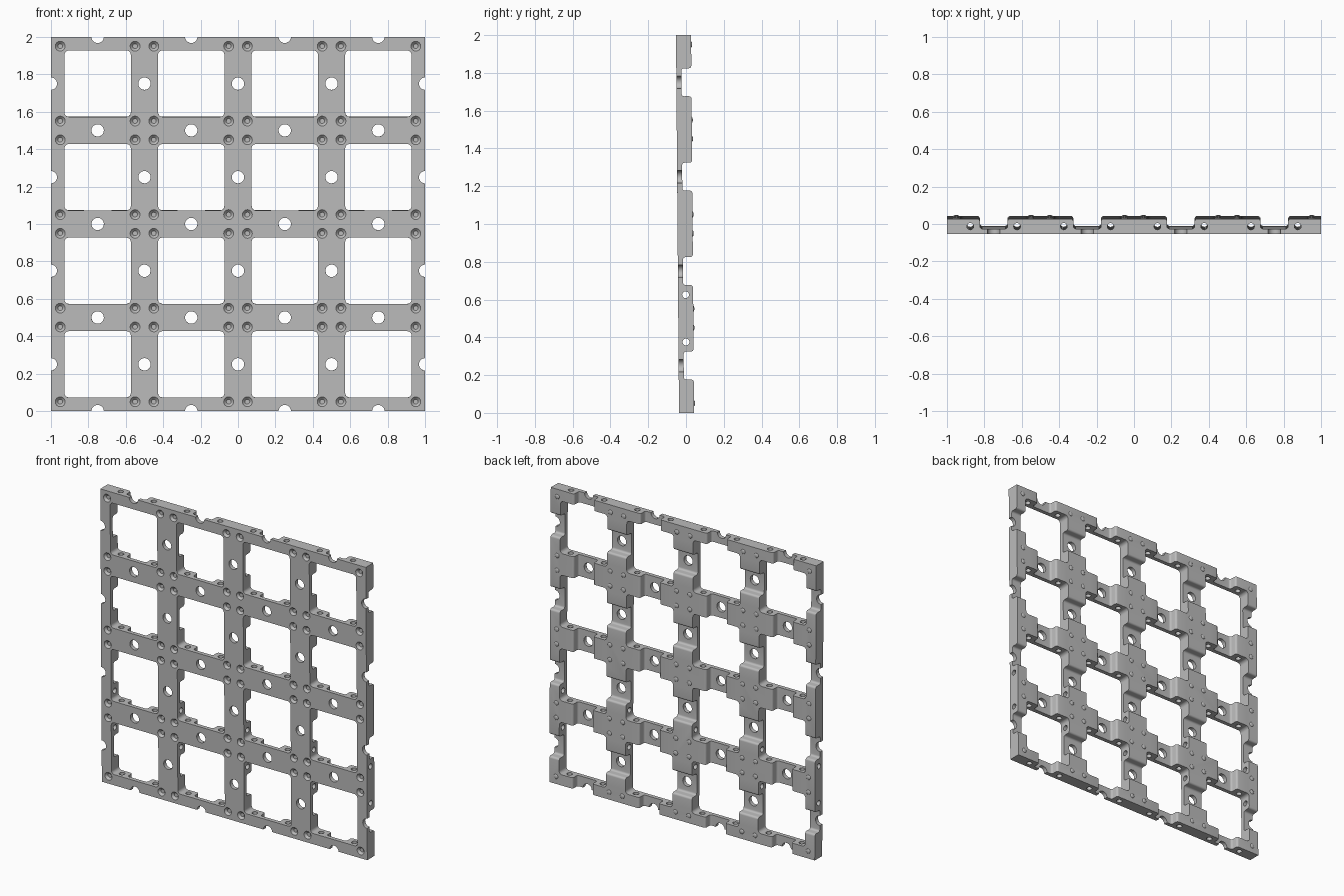
import bpy, bmesh, math
from mathutils import Matrix, Vector

if "Cube" in bpy.data.objects:
    bpy.data.objects.remove(bpy.data.objects["Cube"])

grey = bpy.data.materials.new("mid grey")
grey.use_nodes = True
colour = (0.5, 0.5, 0.5, 1)
grey.diffuse_color = colour
grey.node_tree.nodes["Principled BSDF"].inputs["Base Color"].default_value = colour

PITCH, BAR, DEPTH, WEB = 0.5, 0.073, 0.08, 0.027
NODES = [i * PITCH - 1 for i in range(5)]
MIDS = [i * PITCH - 0.75 for i in range(4)]
LEAN = Matrix.Translation((0, -0.045, 1)) @ Matrix.Rotation(0.008, 4, 'X')
# Axis swap that turns features along z into features along x
SWAP = Matrix(((0, 0, 1, 0), (0, 1, 0, 0), (1, 0, 0, 0), (0, 0, 0, 1)))


def finish(name, bm):
    bmesh.ops.recalc_face_normals(bm, faces=bm.faces)
    mesh = bpy.data.meshes.new(name)
    bm.to_mesh(mesh)
    bm.free()
    mesh.materials.append(grey)
    obj = bpy.data.objects.new(name, mesh)
    bpy.context.collection.objects.link(obj)
    return obj


def prism(bm, outline, extrude):
    """Solid from a closed outline pushed along a vector."""
    face = bm.faces.new([bm.verts.new(p) for p in outline])
    moved = bmesh.ops.extrude_face_region(bm, geom=[face])["geom"]
    verts = [v for v in moved if isinstance(v, bmesh.types.BMVert)]
    bmesh.ops.translate(bm, verts=verts, vec=extrude)


def rod(bm, centre, axis, r1, r2, length, sides=24):
    turn = Vector((0, 0, 1)).rotation_difference(Vector(axis)).to_matrix().to_4x4()
    bmesh.ops.create_cone(bm, cap_ends=True, segments=sides, radius1=r1, radius2=r2,
                          depth=length, matrix=Matrix.Translation(centre) @ turn)


def arc(cx, cy, r, start, end, steps=5):
    angles = [math.radians(start + (end - start) * i / steps) for i in range(steps + 1)]
    return [(cx + r * math.cos(a), cy + r * math.sin(a)) for a in angles]


def cut(target, cutter):
    cutter.hide_render = True
    mod = target.modifiers.new("cut", 'BOOLEAN')
    mod.operation, mod.solver, mod.object = 'DIFFERENCE', 'EXACT', cutter
    bpy.context.view_layer.objects.active = target
    bpy.ops.object.modifier_apply(modifier=mod.name)
    bpy.data.objects.remove(cutter)


# Solid slab, front face on y = 0
bm = bmesh.new()
prism(bm, [(-1, 0, -1), (1, 0, -1), (1, 0, 1), (-1, 0, 1)], (0, DEPTH, 0))
panel = finish("grid_panel", bm)

# Rounded square openings
bm = bmesh.new()
half, r = PITCH / 2 - BAR, 0.022
corner = half - r
loop = []
for q, (sx, sz) in enumerate([(1, 1), (-1, 1), (-1, -1), (1, -1)]):
    loop += arc(sx * corner, sz * corner, r, q * 90, q * 90 + 90)
for x in MIDS:
    for z in MIDS:
        prism(bm, [(x + u, -0.1, z + v) for u, v in loop], (0, 0.3, 0))
cut(panel, finish("opening_cutter", bm))

# Filleted dips across the back of every bar, both directions
f, wall = 0.014, 0.074
side = arc(wall - f, WEB + f, f, -90, 0) + arc(wall + f, DEPTH - f, f, 180, 90)
side.append((wall + f, DEPTH + 0.1))
profile = side + [(-u, v) for u, v in reversed(side)]
for swap in (Matrix.Identity(4), SWAP):
    bm = bmesh.new()
    for x in MIDS:
        prism(bm, [(x + u, v, -1.1) for u, v in profile], (0, 0, 2.2))
    bm.transform(swap)
    cut(panel, finish("dip_cutter", bm))

# Through holes in the middle of each bar
bm = bmesh.new()
for a in NODES:
    for b in MIDS:
        rod(bm, (a, 0, b), (0, 1, 0), 0.033, 0.033, 0.4, 32)
        rod(bm, (b, 0, a), (0, 1, 0), 0.033, 0.033, 0.4, 32)
cut(panel, finish("mid_hole_cutter", bm))

# Cross holes running through the sides of the bars
for swap in (Matrix.Identity(4), SWAP):
    bm = bmesh.new()
    for x in MIDS:
        for s in (-1, 1):
            rod(bm, (x + s * PITCH / 4, DEPTH / 2, 0), (0, 0, 1), 0.018, 0.018, 2.4, 20)
    bm.transform(swap)
    cut(panel, finish("cross_hole_cutter", bm))

# Countersunk dimples on the front, four around each node
spots = [m + s * 0.2 for m in MIDS for s in (-1, 1)]
bm = bmesh.new()
for x in spots:
    for z in spots:
        rod(bm, (x, 0, z), (0, 1, 0), 0.04, 0.013, 0.028)
cut(panel, finish("dimple_cutter", bm))

# Low domed studs on the back behind the dimples
bm = bmesh.new()
for x in spots:
    for z in spots:
        bmesh.ops.create_uvsphere(
            bm, u_segments=16, v_segments=8, radius=0.016,
            matrix=Matrix.Translation((x, DEPTH, z)) @ Matrix.Diagonal((1, 0.35, 1, 1)))
studs = finish("back_studs", bm)

# Slight backward lean and smooth fillets
for obj in (panel, studs):
    obj.data.transform(LEAN)
    bpy.ops.object.select_all(action='DESELECT')
    obj.select_set(True)
    bpy.context.view_layer.objects.active = obj
    bpy.ops.object.shade_smooth_by_angle(angle=math.radians(35))
